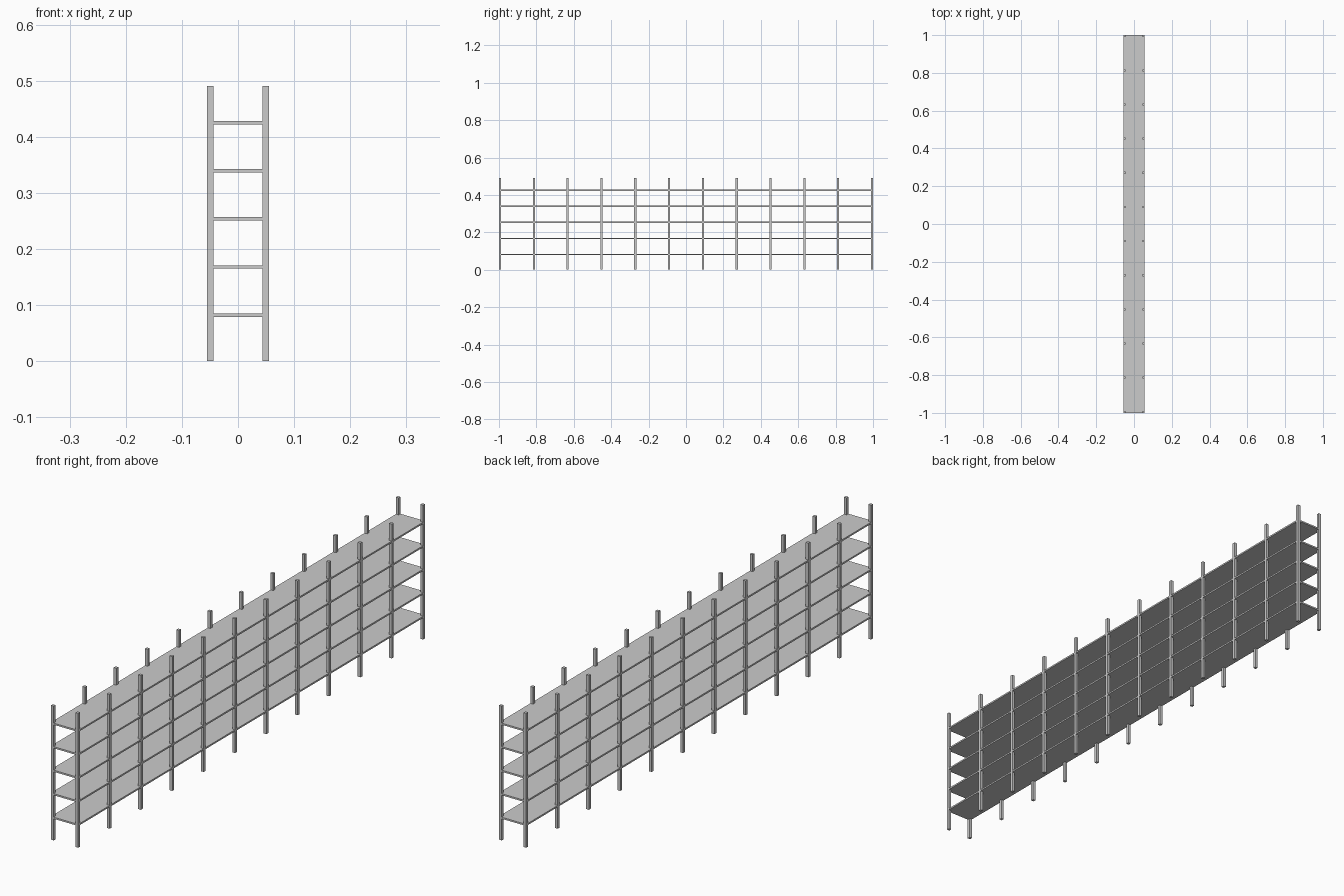
import bpy

cube = bpy.data.objects.get("Cube")
if cube:
    bpy.data.objects.remove(cube, do_unlink=True)

HALF_W, HALF_L, HEIGHT = 0.055, 1.0, 0.49
POST, SHELF = 0.011, 0.006
BAYS, LEVELS = 11, 5

grey = bpy.data.materials.new("light_grey_metal")
grey.use_nodes = True
colour = (0.6, 0.6, 0.6, 1)
grey.diffuse_color = colour
grey.node_tree.nodes["Principled BSDF"].inputs["Base Color"].default_value = colour


def box(name, centre, size):
    bpy.ops.mesh.primitive_cube_add(size=1, location=centre)
    obj = bpy.context.object
    obj.name = name
    obj.scale = size
    bpy.ops.object.transform_apply(location=False, rotation=False, scale=True)
    obj.data.materials.append(grey)
    return obj


# Upright posts in two rows, flush with the shelf edges
pitch = (2 * HALF_L - POST) / BAYS
for side, sign in (("left", 1), ("right", -1)):
    for i in range(BAYS + 1):
        y = -HALF_L + POST / 2 + i * pitch
        box(f"{side}_post_{i + 1}", (sign * (HALF_W - POST / 2), y, HEIGHT / 2),
            (POST, POST, HEIGHT))

# Full-length shelf boards
for level in range(LEVELS):
    box(f"shelf_{level + 1}", (0, 0, 0.082 + level * 0.0858),
        (2 * HALF_W, 2 * HALF_L, SHELF))
